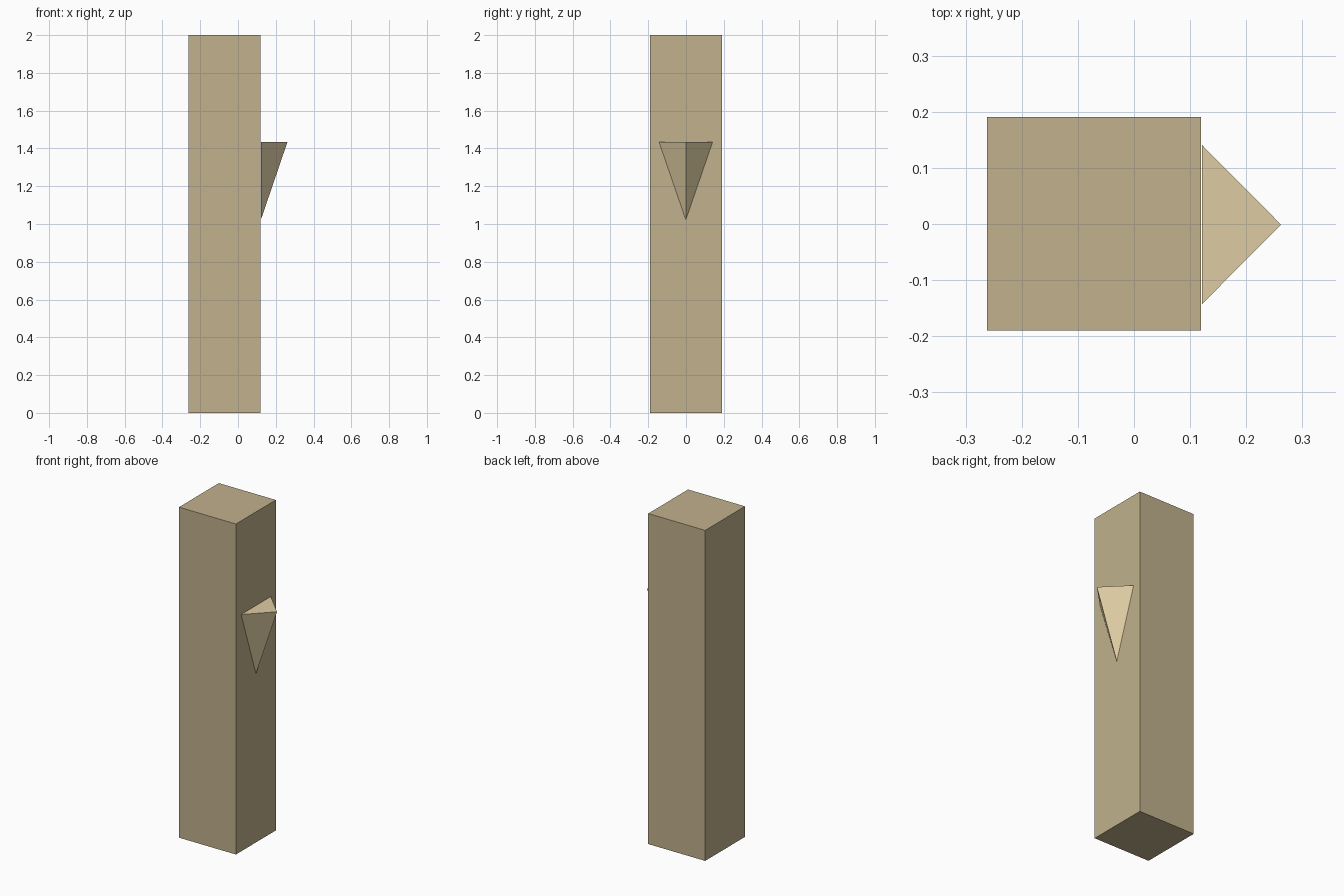
import bpy, bmesh

if "Cube" in bpy.data.objects:
    bpy.data.objects.remove(bpy.data.objects["Cube"])


def make_material(name, rgb):
    mat = bpy.data.materials.new(name)
    mat.diffuse_color = (*rgb, 1.0)
    mat.use_nodes = True
    mat.node_tree.nodes["Principled BSDF"].inputs["Base Color"].default_value = mat.diffuse_color
    return mat


def hull_object(name, points, mat):
    """Closed flat-shaded convex solid around a few corner points."""
    bm = bmesh.new()
    for p in points:
        bm.verts.new(p)
    bmesh.ops.convex_hull(bm, input=bm.verts[:])
    bmesh.ops.dissolve_limit(bm, angle_limit=0.001, verts=bm.verts[:], edges=bm.edges[:])
    bmesh.ops.recalc_face_normals(bm, faces=bm.faces[:])
    mesh = bpy.data.meshes.new(name)
    bm.to_mesh(mesh)
    bm.free()
    mesh.materials.append(mat)
    obj = bpy.data.objects.new(name, mesh)
    bpy.context.collection.objects.link(obj)
    return obj


stone = make_material("tan stone", (0.533, 0.440, 0.266))
pale = make_material("pale sand", (0.730, 0.604, 0.362))

# Square pillar
hull_object("pillar", [(x, y, z) for x in (-0.262, 0.119)
                       for y in (-0.19, 0.191) for z in (0, 2)], stone)

# Wall bracket: triangular top tapering down to a point against the pillar
hull_object("bracket", [(0.121, -0.143, 1.435), (0.121, 0.141, 1.435),
                        (0.262, -0.001, 1.435), (0.121, -0.001, 1.022)], pale)
